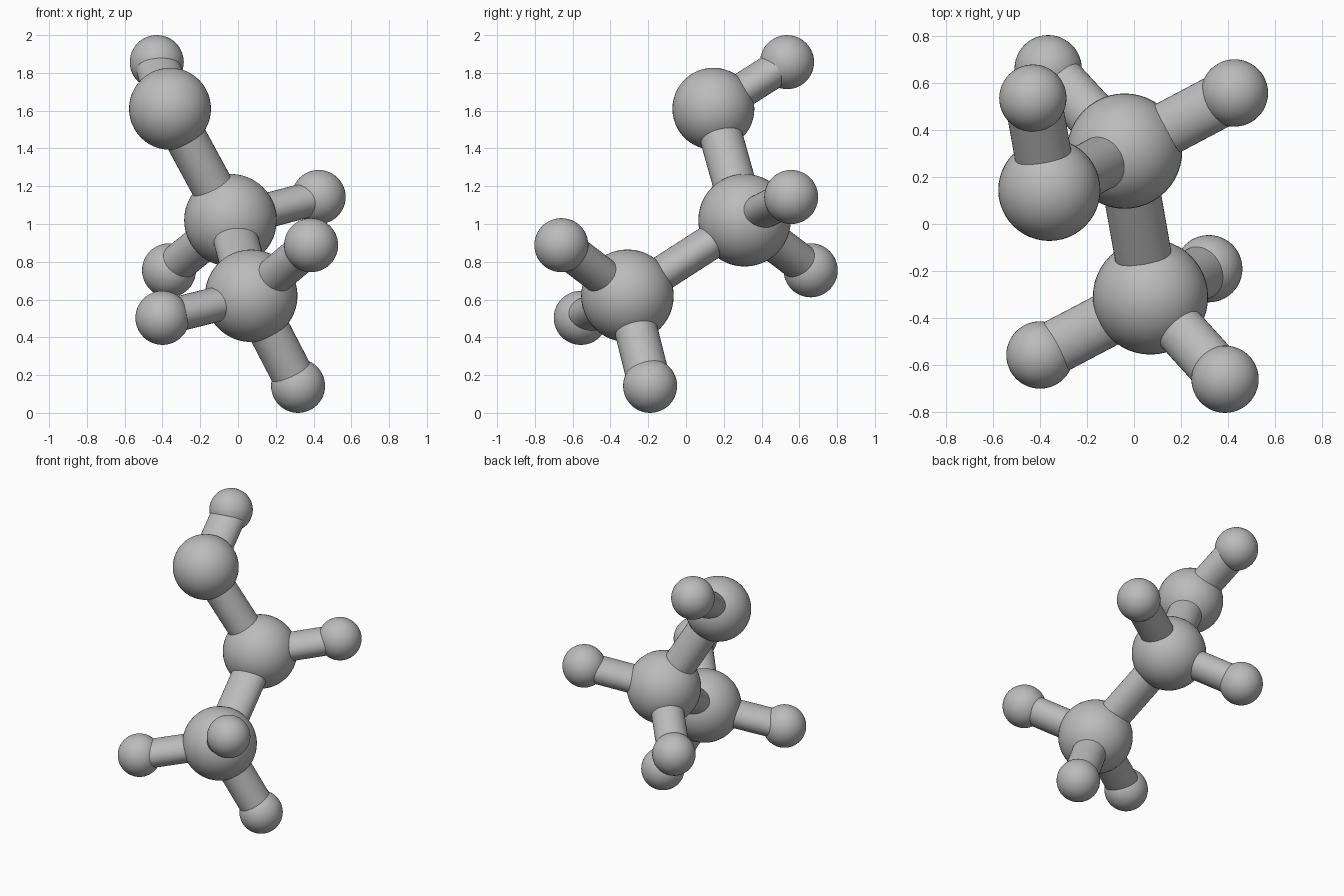
import bpy
from mathutils import Vector, Matrix

cube = bpy.data.objects.get("Cube")
if cube:
    bpy.data.objects.remove(cube, do_unlink=True)

# One plain grey for everything
grey = bpy.data.materials.new("plain_grey")
grey.use_nodes = True
COLOUR = (0.5, 0.5, 0.5, 1)
grey.diffuse_color = COLOUR
grey.node_tree.nodes["Principled BSDF"].inputs["Base Color"].default_value = COLOUR


def finish(name):
    obj = bpy.context.object
    obj.name = name
    obj.data.materials.append(grey)
    bpy.ops.object.shade_smooth_by_angle()
    return obj


def ball(name, centre, radius):
    bpy.ops.mesh.primitive_uv_sphere_add(segments=48, ring_count=24,
                                         radius=radius, location=centre)
    finish(name)


def rod(name, start, end, wide, thick):
    """Oval rod between two points: wide across the level, thick upright."""
    a, b = Vector(start), Vector(end)
    along = (b - a).normalized()
    side = along.cross(Vector((0, 0, 1))).normalized()
    up = side.cross(along)
    bpy.ops.mesh.primitive_cylinder_add(vertices=40, radius=1, depth=(b - a).length)
    obj = finish(name)
    # bake the oval section and the direction into the mesh
    turn = Matrix((side, -up, along)).transposed().to_4x4()
    obj.data.transform(turn @ Matrix.Diagonal((wide, thick, 1, 1)))
    obj.location = (a + b) / 2


# Balls: centre and radius
CORE, CAP, TOP = 0.245, 0.143, 0.217
balls = {
    "upper_core": ((-0.04, 0.31, 1.02), CORE),
    "lower_core": ((0.07, -0.31, 0.62), CORE),
    "top_ball": ((-0.36, 0.145, 1.61), TOP),
    "top_cap": ((-0.43, 0.535, 1.857), CAP),
    "upper_left_cap": ((0.427, 0.557, 1.143), CAP),
    "upper_right_cap": ((-0.365, 0.66, 0.755), CAP),
    "lower_left_cap": ((0.387, -0.66, 0.888), CAP),
    "lower_right_cap": ((-0.40, -0.557, 0.503), CAP),
    "bottom_cap": ((0.318, -0.19, 0.143), CAP),
}
for name, (centre, radius) in balls.items():
    ball(name, centre, radius)

# Rods: parallel ones share a section
SPINE, CROSS, STEEP, SLANT = (0.121, 0.093), (0.115, 0.092), (0.115, 0.111), (0.108, 0.098)
rods = [
    ("upper_core", "lower_core", SPINE),
    ("top_ball", "top_cap", SPINE),
    ("upper_core", "upper_left_cap", CROSS),
    ("lower_core", "lower_right_cap", CROSS),
    ("upper_core", "top_ball", STEEP),
    ("lower_core", "bottom_cap", STEEP),
    ("upper_core", "upper_right_cap", SLANT),
    ("lower_core", "lower_left_cap", SLANT),
]
for a, b, section in rods:
    rod(f"rod_{a}_to_{b}", balls[a][0], balls[b][0], *section)
